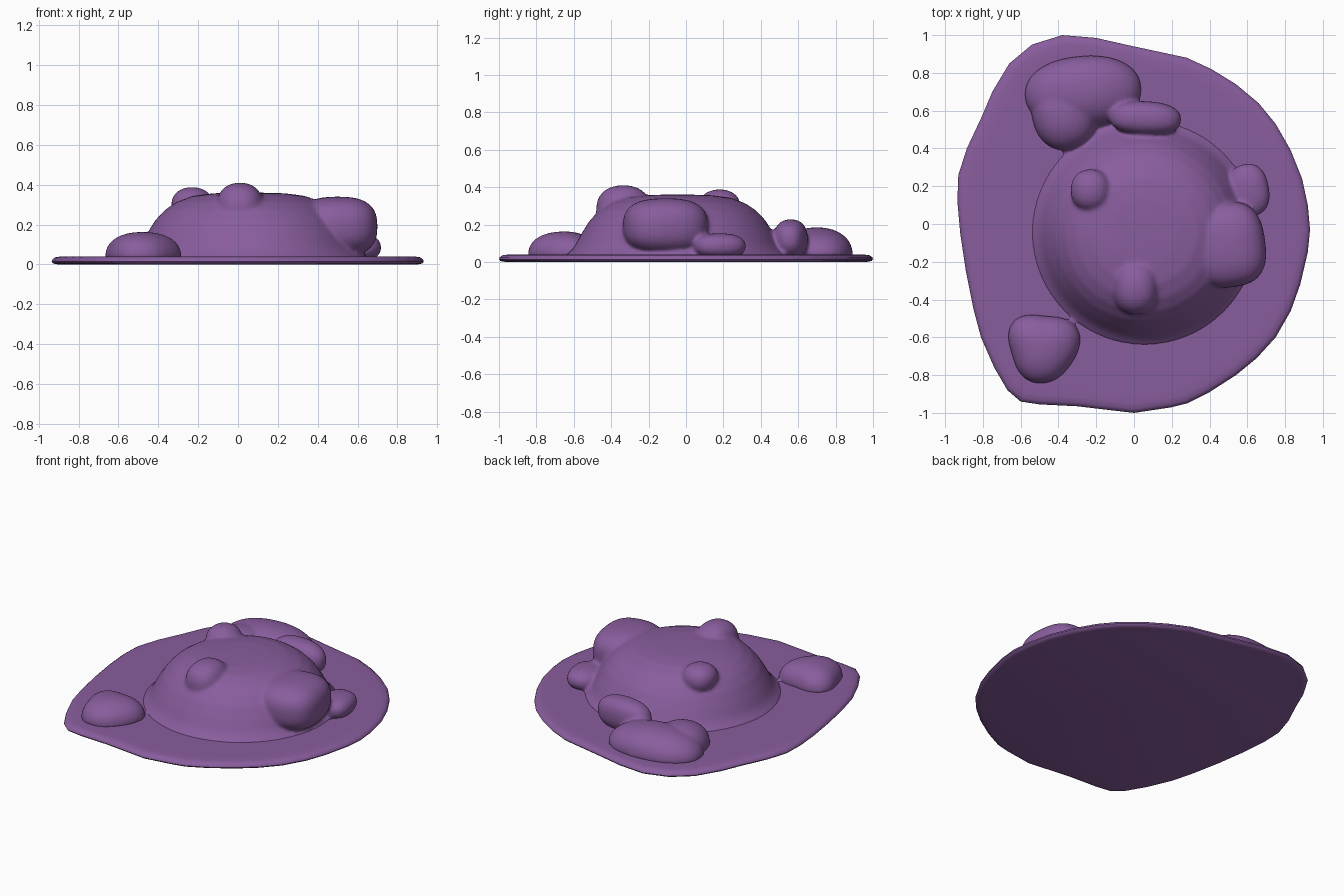
import bpy, bmesh, math
from mathutils import Vector

if "Cube" in bpy.data.objects:
    bpy.data.objects.remove(bpy.data.objects["Cube"])

purple = bpy.data.materials.new("purple")
purple.diffuse_color = (0.25, 0.11, 0.34, 1)
purple.use_nodes = True
purple.node_tree.nodes["Principled BSDF"].inputs["Base Color"].default_value = purple.diffuse_color


def make_object(name, bm):
    bmesh.ops.recalc_face_normals(bm, faces=bm.faces)
    mesh = bpy.data.meshes.new(name)
    bm.to_mesh(mesh)
    bm.free()
    obj = bpy.data.objects.new(name, mesh)
    bpy.context.collection.objects.link(obj)
    mesh.materials.append(purple)
    mesh.polygons.foreach_set("use_smooth", [True] * len(mesh.polygons))
    return obj


def bridge(bm, rings):
    for a, b in zip(rings, rings[1:]):
        n = len(a)
        for i in range(n):
            bm.faces.new((a[i], a[(i + 1) % n], b[(i + 1) % n], b[i]))


# Base plate: irregular outline with a rounded rim
outline = [(-.38, 1), (-.2, .985), (0, .94), (.28, .88), (.41, .82), (.54, .74),
           (.66, .64), (.75, .53), (.83, .39), (.89, .24), (.92, .1), (.932, -.03),
           (.92, -.15), (.88, -.32), (.83, -.46), (.75, -.6), (.65, -.71), (.54, -.8),
           (.4, -.89), (.28, -.95), (.2, -.97), (0, -1), (-.13, -.985), (-.3, -.965),
           (-.5, -.955), (-.6, -.94), (-.67, -.88), (-.74, -.76), (-.81, -.6),
           (-.85, -.45), (-.89, -.25), (-.92, -.05), (-.935, .12), (-.93, .26),
           (-.885, .4), (-.81, .56), (-.75, .7), (-.66, .85), (-.54, .95)]
bm = bmesh.new()
rim = [(.965, 0), (.992, .005), (1, .014), (.996, .026), (.98, .036), (.95, .04), (.9, .04)]
rings = [[bm.verts.new((x * s, y * s, z)) for x, y in outline] for s, z in rim]
bridge(bm, rings)
bm.faces.new(rings[0])
bm.faces.new(rings[-1])
plate = make_object("base_plate", bm)
bpy.context.view_layer.objects.active = plate
plate.select_set(True)
bpy.ops.object.shade_smooth_by_angle(angle=math.radians(50))

# Central dome, lathed with a flared foot
bm = bmesh.new()
profile = [(.60, .015), (.60, .037), (.575, .055), (.55, .085), (.515, .15), (.47, .222),
           (.42, .275), (.36, .315), (.28, .344), (.18, .357), (.07, .36)]
N = 64
rings = [[bm.verts.new((.055 + r * math.cos(2 * math.pi * i / N),
                        -.045 + r * math.sin(2 * math.pi * i / N), z)) for i in range(N)]
         for r, z in profile]
bridge(bm, rings)
bm.faces.new(rings[0])
bm.faces.new(rings[-1])


# Rounded lumps: p sets squareness, lobe makes a three-cornered plan
def lump(center, radii, p=2.0, turn=0, lobe=0.0, lobe_angle=0):
    verts = bmesh.ops.create_icosphere(bm, subdivisions=4, radius=1)["verts"]
    low = max(.02, min(radii[2], center[2] - .012))
    t = math.radians(turn)
    for v in verts:
        d = v.co / sum(abs(c) ** p for c in v.co) ** (1 / p)
        k = 1 + lobe * math.cos(3 * (math.atan2(d.y, d.x) - math.radians(lobe_angle)))
        x, y = d.x * radii[0] * k, d.y * radii[1] * k
        z = d.z * (radii[2] if d.z > 0 else low)
        v.co = Vector(center) + Vector((x * math.cos(t) - y * math.sin(t),
                                        x * math.sin(t) + y * math.cos(t), z))


lump((-.23, .18, .30), (.105, .11, .088), 2.2)               # top left knob
lump((.01, -.335, .28), (.12, .145, .130), 2.3)              # front knob
lump((.50, -.11, .19), (.195, .225, .150), 2.7, 8)           # right bulge
lump((.61, .18, .085), (.105, .14, .068), 2.4, 10)           # low right lump
lump((.06, .56, .12), (.19, .09, .108), 2.4, -3)             # back ridge
lump((-.27, .70, .035), (.31, .19, .15), 2.2, 5)             # back left mound
lump((-.37, .58, .035), (.17, .19, .145), 2.2, 15)           # its inner shoulder
lump((-.48, -.65, .035), (.185, .18, .128), 2.3, 0, .09, 142)  # front left mound

mounds = make_object("mounds", bm)
remesh = mounds.modifiers.new("merge", 'REMESH')
remesh.mode = 'VOXEL'
remesh.voxel_size = .011
remesh.use_smooth_shade = True
smooth = mounds.modifiers.new("soften", 'SMOOTH')
smooth.factor = .5
smooth.iterations = 10
